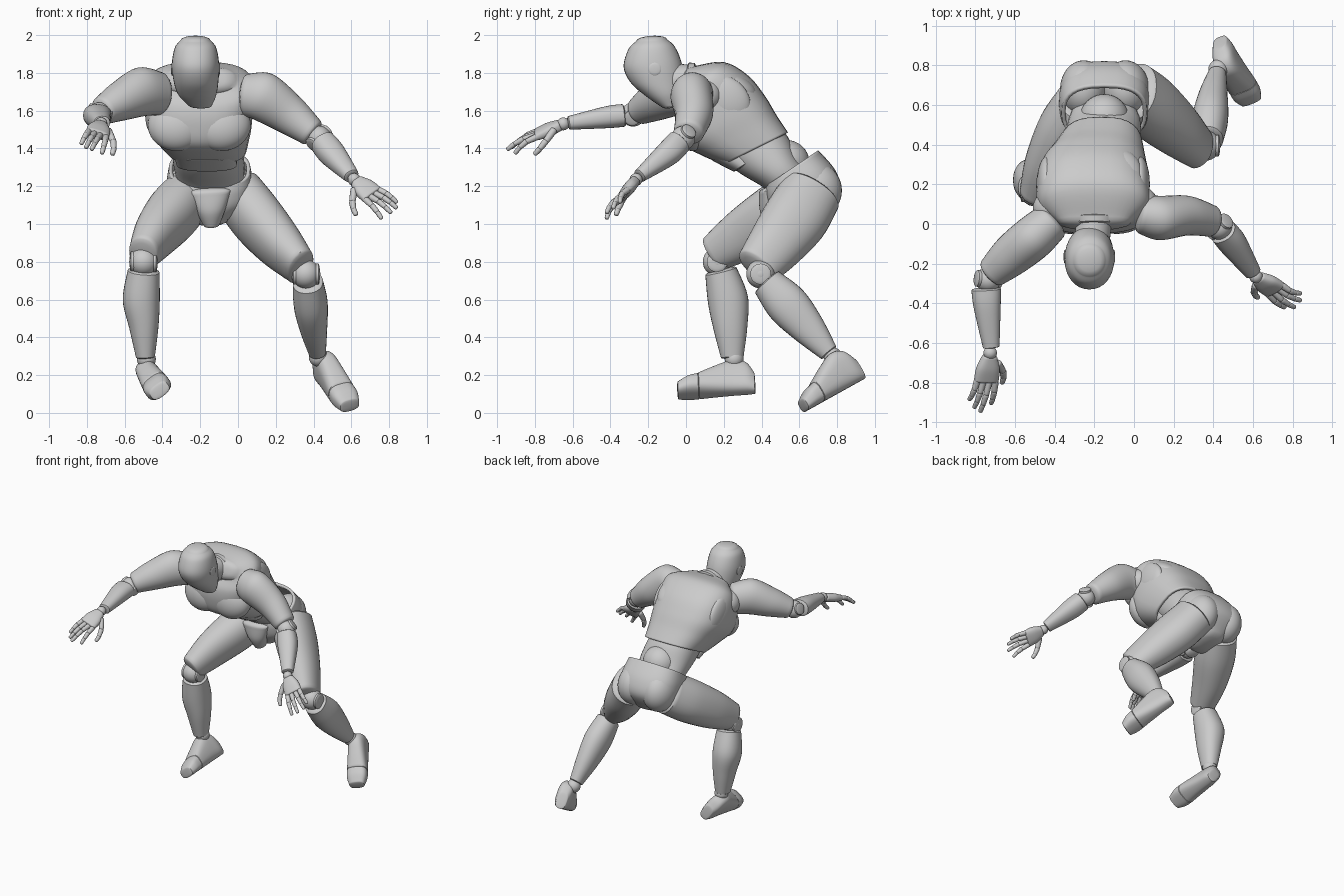
import bpy, bmesh, math
from mathutils import Vector as V

cube = bpy.data.objects.get("Cube")
if cube:
    bpy.data.objects.remove(cube, do_unlink=True)

grey = bpy.data.materials.new("matte grey")
grey.use_nodes = True
grey.diffuse_color = (0.6, 0.6, 0.6, 1)
grey.node_tree.nodes["Principled BSDF"].inputs["Base Color"].default_value = (0.6, 0.6, 0.6, 1)
X = V((1, 0, 0))


def finish(name, bm):
    bmesh.ops.recalc_face_normals(bm, faces=bm.faces)
    mesh = bpy.data.meshes.new(name)
    bm.to_mesh(mesh)
    bm.free()
    mesh.materials.append(grey)
    mesh.shade_smooth()
    mesh.set_sharp_from_angle(angle=math.radians(40))
    ob = bpy.data.objects.new(name, mesh)
    bpy.context.collection.objects.link(ob)
    return ob


def spline(a, b, c, d, t):
    return 0.5 * (2 * b + (c - a) * t + (2 * a - 5 * b + 4 * c - d) * t ** 2
                  + (3 * b - a - 3 * c + d) * t ** 3)


def loft(name, secs, power=2.0, dome=0.3, open_ends="", steps=6, n=32):
    """Skin smooth rings; each section is (centre, half width, half depth)."""
    rings, last = [], len(secs) - 1
    for i in range(last):
        q = [secs[max(0, min(last, i + k))] for k in (-1, 0, 1, 2)]
        for s in range(steps):
            rings.append([spline(*[e[j] for e in q], s / steps) for j in range(3)])
    rings.append(list(secs[-1]))

    def cap(end, inner):
        c, w, d = end
        out = (c - inner[0]).normalized() * (w.length + d.length) / 2 * dome
        return [[c + out * math.sin(a), w * math.cos(a), d * math.cos(a)]
                for a in (0.4, 0.8, 1.15, 1.4)]
    if dome:
        head = [] if "a" in open_ends else cap(rings[0], rings[1])[::-1]
        tail = [] if "b" in open_ends else cap(rings[-1], rings[-2])
        rings = head + rings + tail
    bm = bmesh.new()
    loops = []
    for c, w, d in rings:
        row = []
        for k in range(n):
            a = math.tau * k / n
            u, v = [math.copysign(abs(f) ** (2 / power), f) for f in (math.cos(a), math.sin(a))]
            row.append(bm.verts.new(c + w * u + d * v))
        loops.append(row)
    for r, s in zip(loops, loops[1:]):
        for k in range(n):
            bm.faces.new((r[k], r[(k + 1) % n], s[(k + 1) % n], s[k]))
    if "a" not in open_ends:
        bm.faces.new(loops[0])
    if "b" not in open_ends:
        bm.faces.new(loops[-1])
    ob = finish(name, bm)
    if open_ends:
        mod = ob.modifiers.new("wall", "SOLIDIFY")
        mod.thickness = 0.02
    return ob


def tube(name, secs, side=X, **kw):
    """Limb piece; each section is (point, width radius, depth radius)."""
    pts, out = [V(s[0]) for s in secs], []
    for i, (p, w, d) in enumerate(secs):
        t = (pts[min(i + 1, len(pts) - 1)] - pts[max(i - 1, 0)]).normalized()
        u = (side - t * side.dot(t)).normalized()
        out.append((pts[i], u * w, t.cross(u) * d))
    return loft(name, out, **kw)


def shell(name, secs, **kw):
    """Body piece; each section is (front y, z, back y, z, centre x, half width)."""
    out = []
    for fy, fz, by, bz, x, w in secs:
        f, b = V((x, fy, fz)), V((x, by, bz))
        out.append(((f + b) / 2, X * w, (b - f) / 2))
    return loft(name, out, **kw)


def ball(name, loc, r, tilt=0):
    bm = bmesh.new()
    bmesh.ops.create_uvsphere(bm, u_segments=32, v_segments=20, radius=1)
    ob = finish(name, bm)
    ob.location, ob.rotation_euler = loc, (tilt, 0, 0)
    ob.scale = r if isinstance(r, tuple) else (r, r, r)


def disc(name, loc, r, half, axis=X):
    p, a = V(loc), axis.normalized()
    tube(name, [(p - a * half, r, r), (p + a * half, r, r)], V((0, 0, 1)), dome=0.15, steps=1)


# Head and neck
shell("head", [(-.265, 1.967, -.1, 1.977, -.225, .08), (-.305, 1.925, -.06, 1.94, -.225, .11),
               (-.33, 1.83, -.025, 1.86, -.225, .125), (-.29, 1.745, -.01, 1.76, -.222, .118),
               (-.21, 1.675, -.015, 1.69, -.215, .1), (-.13, 1.62, -.04, 1.635, -.2, .062)], power=2.1)
for s in (-1, 1):
    disc("ear_disc", (-.225 + s * .117, -.165, 1.82), .034, .008)
tube("neck", [((-.21, -.06, 1.76), .09, .09), ((-.2, .02, 1.75), .092, .092), ((-.2, .1, 1.73), .11, .1)])
tube("collar", [((-.2, .0, 1.76), .105, .095), ((-.2, .03, 1.755), .12, .1)], dome=.1)

# Torso
shell("chest", [(-.01, 1.69, .04, 1.835, -.2, .19), (-.045, 1.62, .2, 1.857, -.2, .272),
                (-.045, 1.52, .33, 1.785, -.208, .286), (-.01, 1.42, .42, 1.675, -.205, .28),
                (.09, 1.36, .48, 1.575, -.185, .245), (.2, 1.315, .54, 1.485, -.165, .21)],
      power=2.7, open_ends="b")
shell("abdomen", [(.14, 1.4, .47, 1.55, -.17, .18), (.27, 1.28, .54, 1.46, -.16, .188),
                  (.4, 1.2, .59, 1.36, -.15, .185), (.47, 1.14, .65, 1.28, -.15, .165)], power=2.2)
shell("belly_plate", [(.14, 1.335, .3, 1.42, -.175, .17), (.25, 1.278, .36, 1.35, -.165, .16)],
      power=2.4, dome=.1)
ball("waist_ball", (-.15, .53, 1.32), .125)
for s in (-1, 1):
    ball("pectoral", (-.205 + s * .118, .05, 1.525), (.155, .098, .14), -.2)
    ball("shoulder_socket", (-.205 + s * .235, .2, 1.66), (.05, .15, .12), -.6)
    ball("shoulder_blade", (-.2 + s * .13, .25, 1.735), (.11, .14, .065), -.5)

# Pelvis
shell("pelvis", [(.42, 1.2, .7, 1.39, -.15, .215), (.42, 1.15, .79, 1.285, -.15, .228),
                 (.44, 1.08, .82, 1.17, -.15, .21), (.49, 1.01, .75, 1.05, -.15, .1)],
      power=2.6, open_ends="a")
for s in (-1, 1):
    ball("buttock", (-.148 + s * .105, .68, 1.18), (.12, .145, .15), .3)
tube("groin_guard", [((-.15, .43, 1.17), .11, .045), ((-.145, .45, 1.08), .08, .06),
                     ((-.14, .48, 1.0), .045, .05)])

# Legs
legs = {
    "right": dict(
        thigh=[((-.27, .6, 1.14), .13, .155), ((-.35, .47, 1.05), .138, .158),
               ((-.44, .3, .94), .113, .138), ((-.5, .15, .845), .08, .1)],
        shin=[((-.5, .185, .75), .084, .085), ((-.512, .222, .6), .098, .107),
              ((-.498, .235, .45), .077, .09), ((-.49, .245, .295), .05, .06)],
        knee=(-.5, .165, .8), ankle=(-.485, .255, .285),
        heel=(-.395, .365, .11), toe=(-.395, -.045, .09), up=(-.6, 0, .8)),
    "left": dict(
        thigh=[((.0, .66, 1.16), .135, .165), ((.1, .58, 1.03), .138, .173),
               ((.222, .475, .89), .12, .15), ((.33, .38, .775), .085, .12)],
        shin=[((.37, .43, .69), .08, .085), ((.385, .535, .575), .09, .112),
              ((.4, .645, .45), .073, .092), ((.42, .755, .32), .046, .052)],
        knee=(.36, .395, .735), ankle=(.425, .78, .295),
        heel=(.435, .945, .18), toe=(.595, .635, .008), up=(-.1, -.3, .8))}

# Foot sections: distance from heel, half width, height
sole = [(0, .038, .12), (.04, .054, .185), (.11, .06, .205), (.2, .066, .17), (.30, .073, .12)]
toes = [(.305, .073, .115), (.36, .072, .1), (.415, .055, .07)]

for side, g in legs.items():
    tube(side + "_thigh", g["thigh"], dome=.2, power=2.2)
    tube(side + "_shin", g["shin"], dome=.15, power=2.2)
    ball(side + "_knee", g["knee"], .076)
    disc(side + "_knee_pin", g["knee"], .055, .066)
    ball(side + "_ankle", g["ankle"], .05)
    heel, toe = V(g["heel"]), V(g["toe"])
    f = (toe - heel).normalized()
    up = V(g["up"])
    up = (up - f * up.dot(f)).normalized()
    k = (toe - heel).length / .42
    for part, table in (("_foot", sole), ("_toes", toes)):
        loft(side + part, [(heel + f * s * k + up * h / 2, f.cross(up) * w, up * h / 2)
                           for s, w, h in table], power=2.8, dome=.12)

# Arms
arms = {
    "right": dict(
        upper=[((-.42, .01, 1.69), .115, .1), ((-.51, -.07, 1.7), .13, .112),
               ((-.62, -.16, 1.65), .105, .105), ((-.715, -.245, 1.6), .075, .08)],
        fore=[((-.745, -.33, 1.575), .075, .06), ((-.74, -.42, 1.565), .068, .058),
              ((-.72, -.62, 1.535), .042, .036)],
        shoulder=(-.42, .08, 1.69), elbow=(-.735, -.28, 1.58),
        wrist=(-.725, -.65, 1.53), knuckle=(-.745, -.79, 1.475), across=(1, -.1, -.35),
        tips=[(-.72, -.905, 1.375), (-.775, -.945, 1.395), (-.805, -.925, 1.405), (-.83, -.885, 1.425)],
        thumb=(-.665, -.8, 1.37)),
    "left": dict(
        upper=[((.045, .05, 1.68), .115, .1), ((.13, .03, 1.675), .13, .112),
               ((.27, .042, 1.58), .107, .1), ((.39, .015, 1.485), .077, .08)],
        fore=[((.45, -.04, 1.43), .068, .068), ((.5, -.1, 1.37), .07, .066),
              ((.6, -.245, 1.255), .042, .036)],
        shoulder=(.03, .1, 1.68), elbow=(.43, -.015, 1.455),
        wrist=(.615, -.265, 1.235), knuckle=(.71, -.33, 1.155), across=(-.58, -.5, -.6),
        tips=[(.76, -.42, 1.03), (.81, -.42, 1.06), (.84, -.385, 1.085), (.84, -.35, 1.115)],
        thumb=(.625, -.37, 1.05))}


def finger(name, base, tip, bulge, r):
    """Three jointed segments along a slightly arched path."""
    pts = [base.lerp(tip, t) + bulge * math.sin(math.pi * t) for t in (0, .42, .74, 1)]
    for i in range(3):
        a, b = pts[i], pts[i + 1]
        q = r * (1 - .12 * i)
        tube(name, [(a.lerp(b, .05), q, q), (a.lerp(b, .5), q * .95, q * .95),
                    (a.lerp(b, .95), q * .85, q * .85)], V((.3, .5, .8)), dome=.6, steps=2, n=12)


for side, g in arms.items():
    tube(side + "_upper_arm", g["upper"], V((0, 0, 1)), dome=.3)
    tube(side + "_forearm", g["fore"], X, dome=.15, power=2.3)
    ball(side + "_shoulder_ball", g["shoulder"], .09)
    ball(side + "_elbow", g["elbow"], .064)
    disc(side + "_elbow_pin", g["elbow"], .042, .062, V(g["across"]))
    w, k = V(g["wrist"]), V(g["knuckle"])
    ball(side + "_wrist", w, .034)
    f = (k - w).normalized()
    a = V(g["across"])
    a = (a - f * a.dot(f)).normalized()
    back = a.cross(f)
    back = back if back.z > 0 else -back
    tube(side + "_palm", [(w + f * .02, .038, .028), (w.lerp(k, .55), .06, .032), (k, .064, .025)],
         a, power=2.6, dome=.2)
    for i, tip in enumerate(g["tips"]):
        finger(side + "_finger", k + a * (.048 - .032 * i), V(tip), back * .014, .0175)
    finger(side + "_thumb", w.lerp(k, .35) + a * .045, V(g["thumb"]), a * .02, .02)
